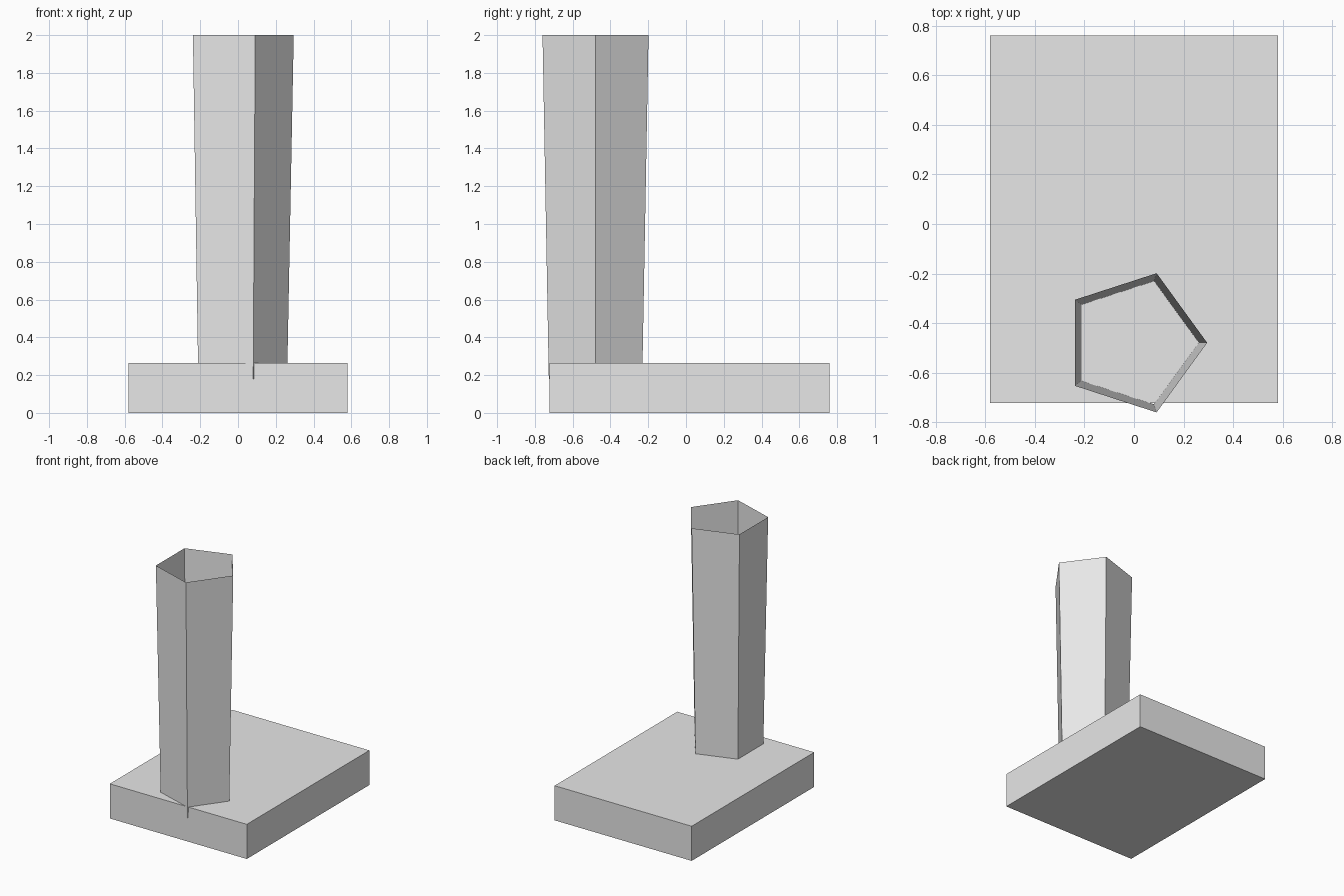
import bpy, bmesh, math

if "Cube" in bpy.data.objects:
    bpy.data.objects.remove(bpy.data.objects["Cube"])

grey = bpy.data.materials.new("light grey")
grey.diffuse_color = (0.8, 0.8, 0.8, 1)
grey.use_nodes = True
grey.node_tree.nodes["Principled BSDF"].inputs["Base Color"].default_value = grey.diffuse_color


def add_part(name, bm):
    mesh = bpy.data.meshes.new(name)
    bm.normal_update()
    bm.to_mesh(mesh)
    bm.free()
    mesh.materials.append(grey)
    obj = bpy.data.objects.new(name, mesh)
    bpy.context.collection.objects.link(obj)
    return obj


# Base slab, from its lower to its upper corner
low, high = (-0.58, -0.722, 0.0), (0.58, 0.76, 0.265)
bm = bmesh.new()
bmesh.ops.create_cube(bm, size=1)
for v in bm.verts:
    v.co = [high[i] if v.co[i] > 0 else low[i] for i in range(3)]
add_part("base_slab", bm)

# Open five-sided tube, widening upward, sunk slightly into the slab
bm = bmesh.new()
rings = []
for radius, z in ((0.26, 0.18), (0.295, 2.0)):
    rings.append([bm.verts.new((radius * math.cos(k * math.tau / 5),
                                -0.479 + radius * math.sin(k * math.tau / 5), z))
                  for k in range(5)])
lower, upper = rings
for k in range(5):
    n = (k + 1) % 5
    bm.faces.new((lower[k], lower[n], upper[n], upper[k]))
add_part("pentagonal_tube", bm)
